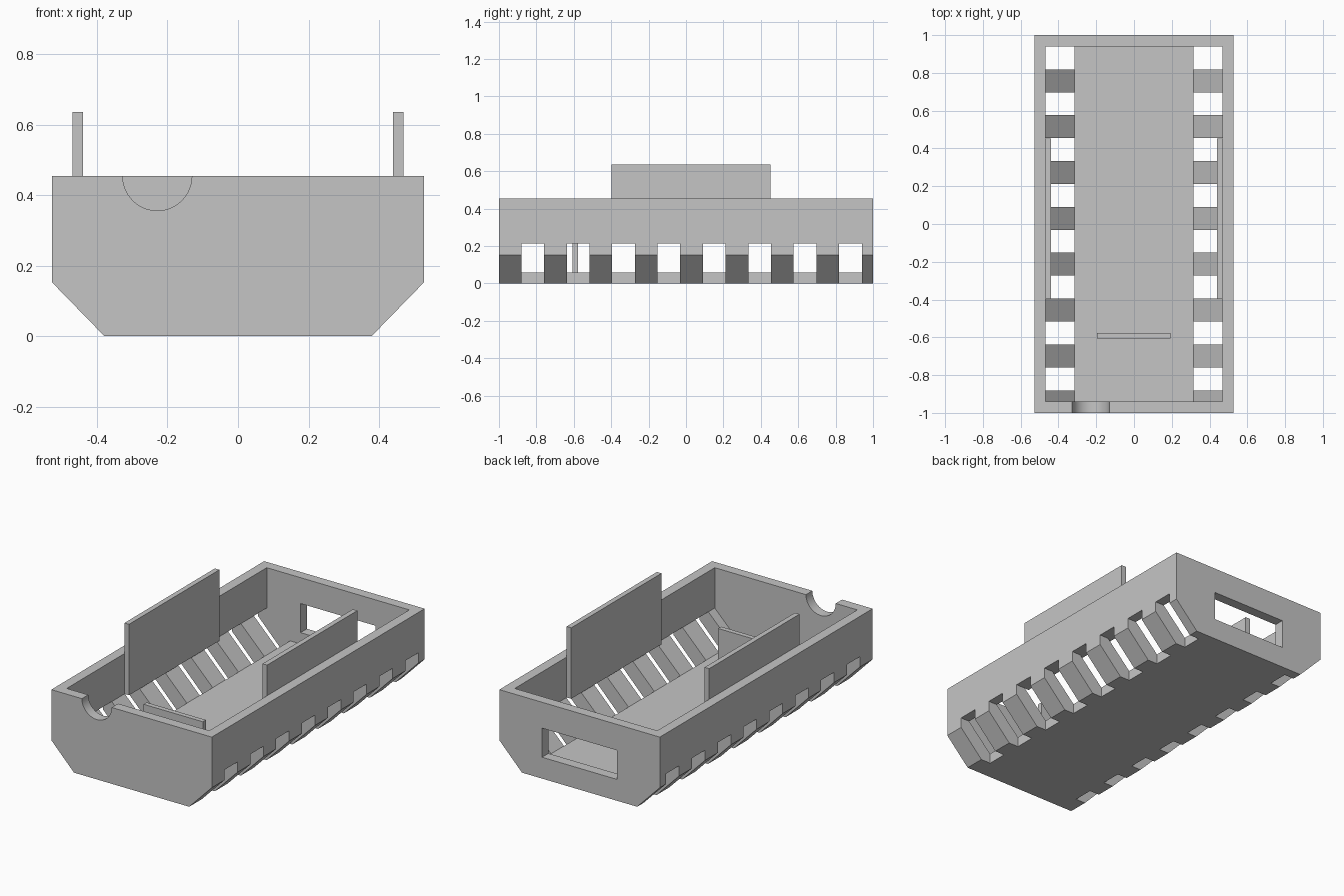
import bpy, bmesh, math

if "Cube" in bpy.data.objects:
    bpy.data.objects.remove(bpy.data.objects["Cube"])

grey = bpy.data.materials.new("plain grey")
grey.use_nodes = True
colour = (0.56, 0.56, 0.56, 1)
grey.diffuse_color = colour
grey.node_tree.nodes["Principled BSDF"].inputs["Base Color"].default_value = colour


def prism(name, profile, y0, y1):
    """Extrude an x-z profile along y."""
    bm = bmesh.new()
    face = bm.faces.new([bm.verts.new((x, y0, z)) for x, z in profile])
    out = bmesh.ops.extrude_face_region(bm, geom=[face])
    moved = [v for v in out["geom"] if isinstance(v, bmesh.types.BMVert)]
    bmesh.ops.translate(bm, verts=moved, vec=(0, y1 - y0, 0))
    bmesh.ops.recalc_face_normals(bm, faces=bm.faces)
    mesh = bpy.data.meshes.new(name)
    bm.to_mesh(mesh)
    bm.free()
    mesh.materials.append(grey)
    obj = bpy.data.objects.new(name, mesh)
    bpy.context.collection.objects.link(obj)
    return obj


def box(name, x0, x1, y0, y1, z0, z1):
    return prism(name, [(x0, z0), (x1, z0), (x1, z1), (x0, z1)], y0, y1)


def hull(half_floor, half_width, bottom, shoulder, top):
    """Symmetrical section with chamfered lower corners."""
    side = [(half_floor, bottom), (half_width, shoulder), (half_width, top)]
    return side + [(-x, z) for x, z in reversed(side)]


def cut(target, cutter):
    cutter.hide_render = True
    mod = target.modifiers.new("cut", 'BOOLEAN')
    mod.operation = 'DIFFERENCE'
    mod.solver = 'EXACT'
    mod.object = cutter
    bpy.context.view_layer.objects.active = target
    bpy.ops.object.modifier_apply(modifier=mod.name)
    bpy.data.objects.remove(cutter)


HEIGHT, FLOOR, KINK = 0.454, 0.06, 0.214
INNER_X, INNER_Y, FLOOR_X = 0.469, 0.94, 0.315

# Tray shell with hollow interior
tray = prism("tray", hull(0.379, 0.528, 0, 0.153, HEIGHT), -1, 1)
cut(tray, prism("hollow", hull(FLOOR_X, INNER_X, FLOOR, KINK, 0.8), -INNER_Y, INNER_Y))

# Drain slots along both chamfered edges
PITCH, SLOT = 0.2427, 0.1213
for i in range(8):
    end = INNER_Y - i * PITCH
    for x0, x1 in ((FLOOR_X, 0.7), (-0.7, -FLOOR_X)):
        cut(tray, box("slot", x0, x1, end - SLOT, end, -0.1, KINK))

# Half-round notch in the front wall
circle = [(-0.229 + 0.098 * math.cos(a), HEIGHT + 0.098 * math.sin(a))
          for a in (math.tau * k / 64 for k in range(64))]
cut(tray, prism("notch", circle, -1.1, -0.9))

# Window in the back wall
cut(tray, box("window", -0.247, 0.247, 0.9, 1.1, 0.127, 0.3))

# Upright plates inside the side walls
box("left_plate", 0.439, INNER_X, -0.397, 0.452, KINK, 0.636)
box("right_plate", -INNER_X, -0.439, -0.397, 0.452, KINK, 0.636)

# Low divider on the floor
box("floor_divider", -0.197, 0.193, -0.606, -0.577, FLOOR, 0.305)

# Smooth only the curved notch
bpy.ops.object.select_all(action='DESELECT')
tray.select_set(True)
bpy.context.view_layer.objects.active = tray
bpy.ops.object.shade_smooth_by_angle(angle=math.radians(30))
